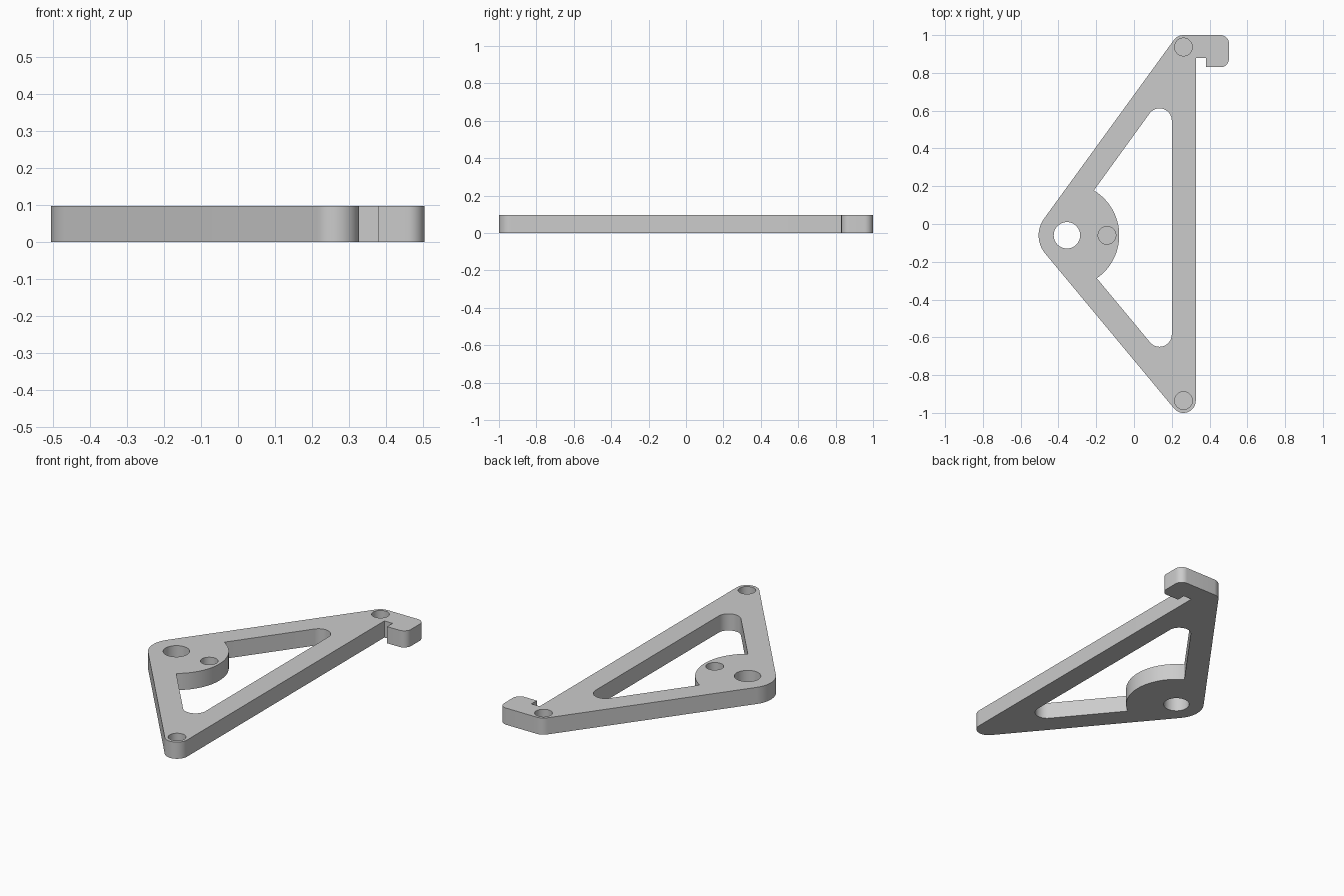
import bpy
import bmesh
from math import cos, sin, radians

cube = bpy.data.objects.get("Cube")
if cube:
    bpy.data.objects.remove(cube, do_unlink=True)

THICK = 0.097
PIVOT = (-0.355, -0.06)      # centre of the through hole
TOP_END = (0.262, 0.937)
LOW_END = (0.262, -0.935)
UPPER, LOWER = 144.1, 219.8  # directions the two sloping sides face


def arc(centre, radius, start, end, steps=20):
    angles = [radians(start + (end - start) * i / steps) for i in range(steps + 1)]
    return [(centre[0] + radius * cos(a), centre[1] + radius * sin(a)) for a in angles]


def prism(name, outline, z0, z1):
    """Extrude a closed outline straight up from z0 to z1."""
    bm = bmesh.new()
    face = bm.faces.new([bm.verts.new((x, y, z0)) for x, y in outline])
    result = bmesh.ops.extrude_face_region(bm, geom=[face])
    top = [v for v in result["geom"] if isinstance(v, bmesh.types.BMVert)]
    bmesh.ops.translate(bm, verts=top, vec=(0, 0, z1 - z0))
    bmesh.ops.recalc_face_normals(bm, faces=bm.faces)
    mesh = bpy.data.meshes.new(name)
    bm.to_mesh(mesh)
    bm.free()
    obj = bpy.data.objects.new(name, mesh)
    bpy.context.collection.objects.link(obj)
    return obj


def cut(target, cutter):
    mod = target.modifiers.new(cutter.name, "BOOLEAN")
    mod.operation = "DIFFERENCE"
    mod.solver = "EXACT"
    mod.object = cutter
    bpy.context.view_layer.objects.active = target
    bpy.ops.object.modifier_apply(modifier=mod.name)
    bpy.data.objects.remove(cutter, do_unlink=True)


# Triangular plate with rounded corners and a hook at the far end
outline = arc(PIVOT, 0.15, UPPER, LOWER)
outline += arc(LOW_END, 0.065, LOWER, 360)
outline += [(0.327, 0.88), (0.38, 0.88), (0.38, 0.83)]
outline += arc((0.458, 0.875), 0.045, -90, 0, 10)
outline += arc((0.458, 0.955), 0.045, 0, 90, 10)
outline += arc(TOP_END, 0.063, 90, UPPER, 10)
plate = prism("bracket_plate", outline, 0, THICK)

# Long window, bounded on one side by the round boss
window = arc((0.135, 0.547), 0.065, 0, UPPER)
window += arc(PIVOT, 0.277, UPPER - 85, LOWER - 275, 32)
window += arc((0.135, -0.585), 0.065, LOWER, 360)
cut(plate, prism("window_cutter", window, -0.1, 0.2))

# Through hole and three blind pin holes
cut(plate, prism("pivot_hole_cutter", arc(PIVOT, 0.07, 0, 352.5, 47), -0.1, 0.2))
for centre in (TOP_END, LOW_END, (-0.143, -0.06)):
    cut(plate, prism("pin_hole_cutter", arc(centre, 0.047, 0, 350, 35), 0.02, 0.2))

# Plain grey finish
grey = bpy.data.materials.new("plain_grey")
grey.use_nodes = True
colour = (0.6, 0.6, 0.6, 1)
grey.diffuse_color = colour
grey.node_tree.nodes["Principled BSDF"].inputs["Base Color"].default_value = colour
plate.data.materials.clear()
plate.data.materials.append(grey)
for poly in plate.data.polygons:
    poly.material_index = 0

bpy.ops.object.select_all(action="DESELECT")
plate.select_set(True)
bpy.context.view_layer.objects.active = plate
bpy.ops.object.shade_smooth_by_angle(angle=radians(30))
